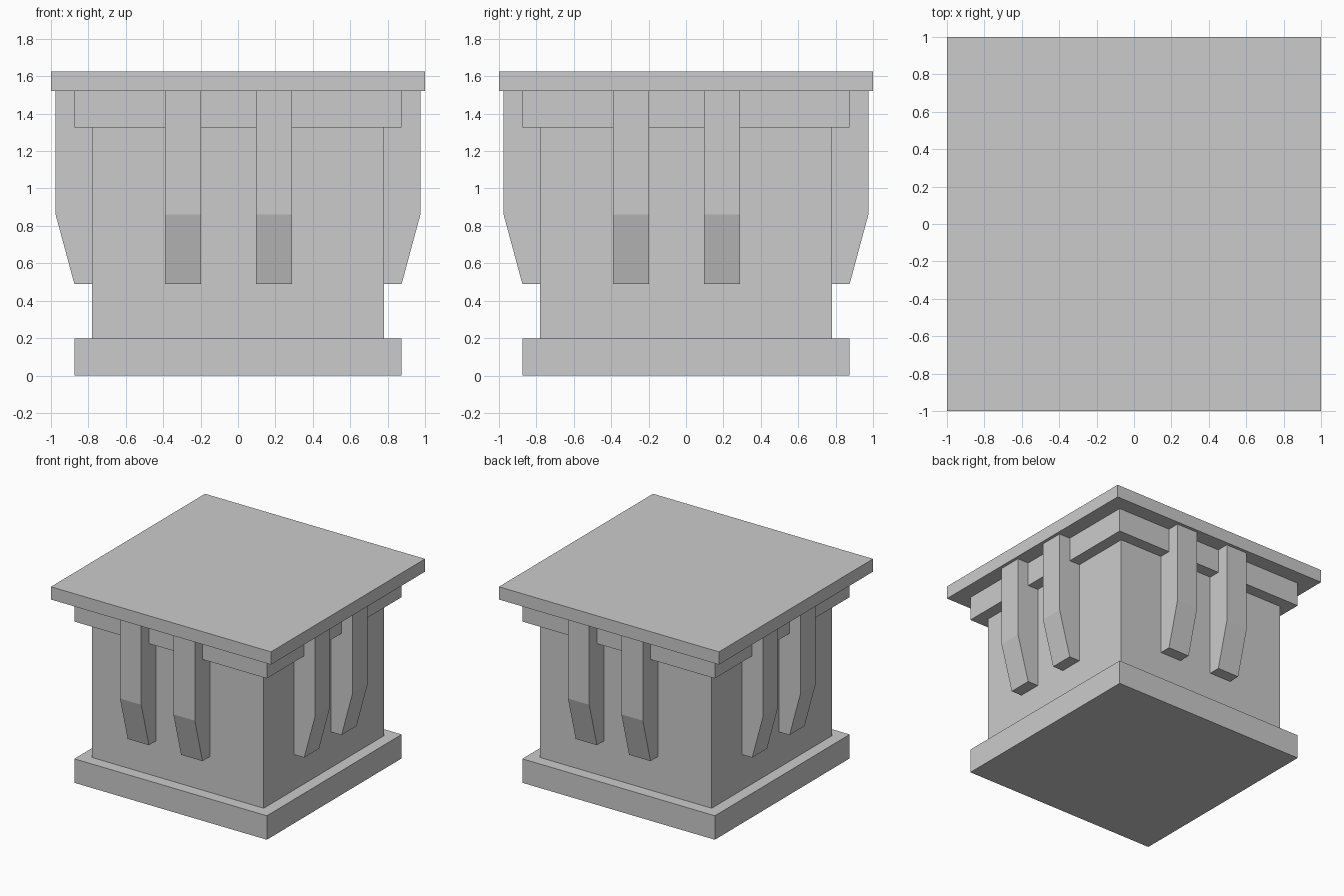
import bpy
import bmesh
from math import pi
from mathutils import Matrix

if "Cube" in bpy.data.objects:
    bpy.data.objects.remove(bpy.data.objects["Cube"])


def new_object(name, bm):
    bmesh.ops.recalc_face_normals(bm, faces=bm.faces)
    mesh = bpy.data.meshes.new(name)
    bm.to_mesh(mesh)
    bm.free()
    obj = bpy.data.objects.new(name, mesh)
    bpy.context.collection.objects.link(obj)
    return obj


def slab(name, half, z0, z1):
    """Square block centred on the z axis."""
    bm = bmesh.new()
    bmesh.ops.create_cube(bm, size=1)
    bmesh.ops.scale(bm, verts=bm.verts, vec=(2 * half, 2 * half, z1 - z0))
    bmesh.ops.translate(bm, verts=bm.verts, vec=(0, 0, (z0 + z1) / 2))
    return new_object(name, bm)


def bracket(name, x0, x1, turn):
    """Tapered bracket on the front face, turned about z to its side."""
    profile = [(-0.78, 0.49), (-0.875, 0.49), (-0.975, 0.86),
               (-0.975, 1.52), (-0.78, 1.52)]
    bm = bmesh.new()
    face = bm.faces.new([bm.verts.new((x0, y, z)) for y, z in profile])
    ext = bmesh.ops.extrude_face_region(bm, geom=[face], use_keep_orig=True)
    moved = [g for g in ext["geom"] if isinstance(g, bmesh.types.BMVert)]
    bmesh.ops.translate(bm, verts=moved, vec=(x1 - x0, 0, 0))
    bmesh.ops.rotate(bm, verts=bm.verts, cent=(0, 0, 0),
                     matrix=Matrix.Rotation(turn, 3, 'Z'))
    return new_object(name, bm)


# Stacked square body
slab("base_plinth", 0.875, 0.0, 0.197)
slab("body", 0.78, 0.197, 1.325)
slab("upper_trim", 0.875, 1.325, 1.52)
slab("top_slab", 1.0, 1.52, 1.625)

# Two brackets per side, repeated around the body
for i, side in enumerate(("front", "right", "back", "left")):
    bracket(f"{side}_bracket_a", -0.39, -0.197, i * pi / 2)
    bracket(f"{side}_bracket_b", 0.095, 0.29, i * pi / 2)
